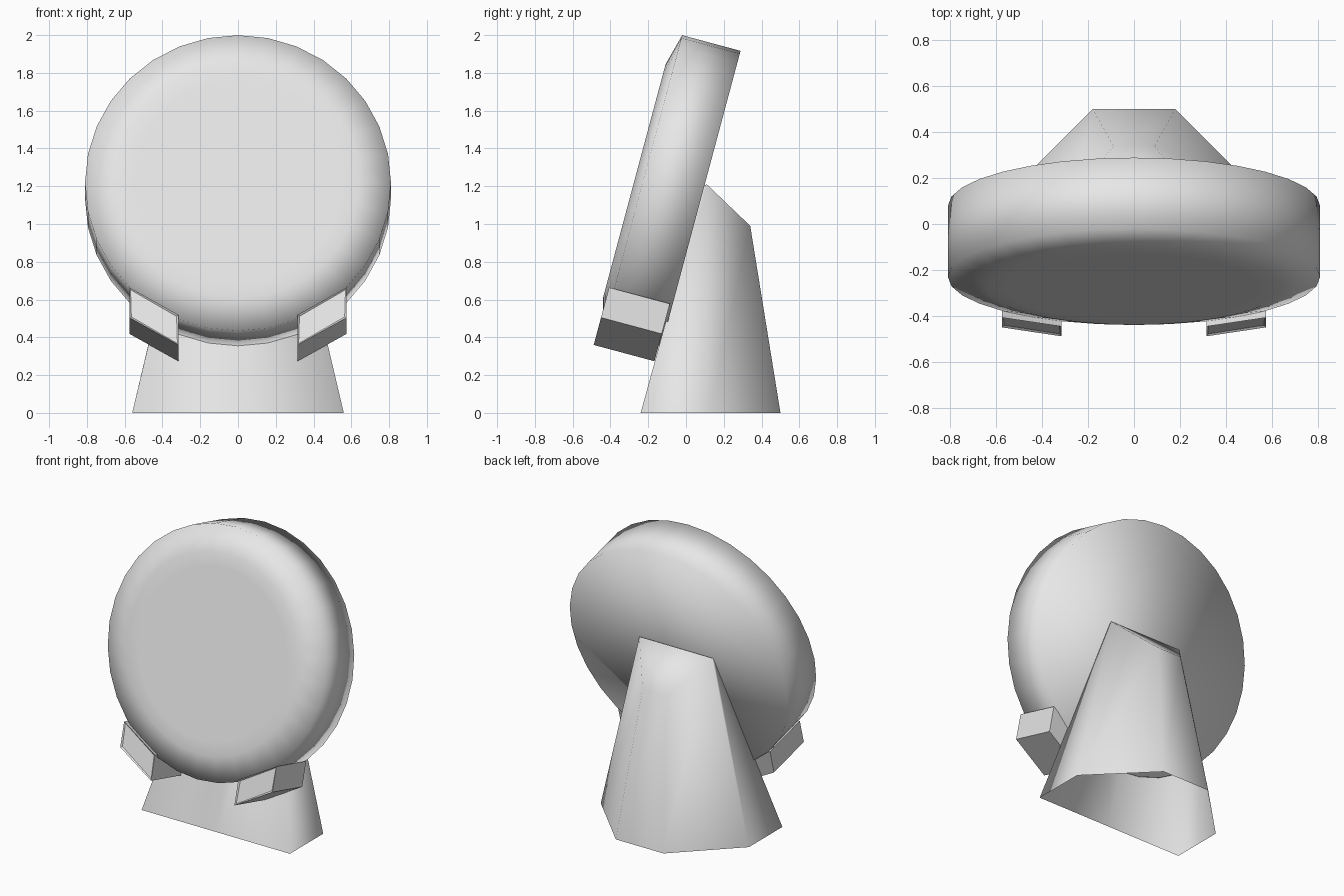
import bpy, bmesh, math
from mathutils import Matrix

cube = bpy.data.objects.get("Cube")
if cube:
    bpy.data.objects.remove(cube, do_unlink=True)

grey = bpy.data.materials.new("light grey")
grey.use_nodes = True
grey.diffuse_color = (0.8, 0.8, 0.8, 1)
grey.node_tree.nodes["Principled BSDF"].inputs["Base Color"].default_value = (0.8, 0.8, 0.8, 1)

# Tilted frame of the disc: local z points out of its front
TILT = Matrix.Translation((0, -0.23, 1.217)) @ Matrix.Rotation(math.radians(75), 4, 'X')


def finish(bm, name, smooth, matrix=None):
    if matrix:
        bm.transform(matrix)
    for f in bm.faces:
        f.smooth = smooth
    mesh = bpy.data.meshes.new(name)
    bm.to_mesh(mesh)
    bm.free()
    mesh.materials.append(grey)
    obj = bpy.data.objects.new(name, mesh)
    bpy.context.collection.objects.link(obj)
    return obj


def loft(bm, rings, closed=True):
    """Join rings of points, first to last, with quads."""
    loops = [[bm.verts.new(p) for p in ring] for ring in rings]
    n = len(loops[0])
    for a, b in zip(loops, loops[1:]):
        for i in range(n if closed else n - 1):
            j = (i + 1) % n
            bm.faces.new((a[i], a[j], b[j], b[i]))
    return loops


# Round disc with a softly bevelled front
def circle(radius, z, sides=32):
    angles = [2 * math.pi * i / sides for i in range(sides)]
    return [(radius * math.cos(a), radius * math.sin(a), z) for a in angles]


bm = bmesh.new()
profile = [(0.81, -0.32), (0.81, 0), (0.64, 0.045), (0.55, 0.045)]
loops = loft(bm, [circle(r, z) for r, z in profile])
bm.faces.new(loops[-1])
bm.faces.new(loops[0][::-1])
finish(bm, "disc", True, TILT)


# Hollow stand, open below, with a seam down the front
def mirrored(half):
    return half + [(-x, y, z) for x, y, z in reversed(half)]


bm = bmesh.new()
base = mirrored([(0, -0.24, 0), (0.56, -0.24, 0), (0.56, 0.12, 0), (0.18, 0.5, 0)])
top = mirrored([(0, 0.09, 1.2), (0.275, 0.09, 1.2), (0.275, 0.11, 1.21), (0.09, 0.34, 0.99)])
t = loft(bm, [base, top], closed=False)[1]
bm.faces.new((t[1], t[2], t[5], t[6]))
bm.faces.new((t[2], t[3], t[4], t[5]))
finish(bm, "stand", True)

# Two slanted clips that carry the disc
outline = [(0.315, -0.895), (0.575, -0.745), (0.575, -0.58), (0.315, -0.73)]
for side, name in ((1, "left_clip"), (-1, "right_clip")):
    bm = bmesh.new()
    pts = [(side * x, y) for x, y in outline][::side]
    back, front = loft(bm, [[(x, y, z) for x, y in pts] for z in (-0.305, 0.028)])
    bm.faces.new(back[::-1])
    face = bm.faces.new(front)
    bm.normal_update()
    bmesh.ops.inset_region(bm, faces=[face], thickness=0.012, depth=-0.008)
    finish(bm, name, False, TILT)
